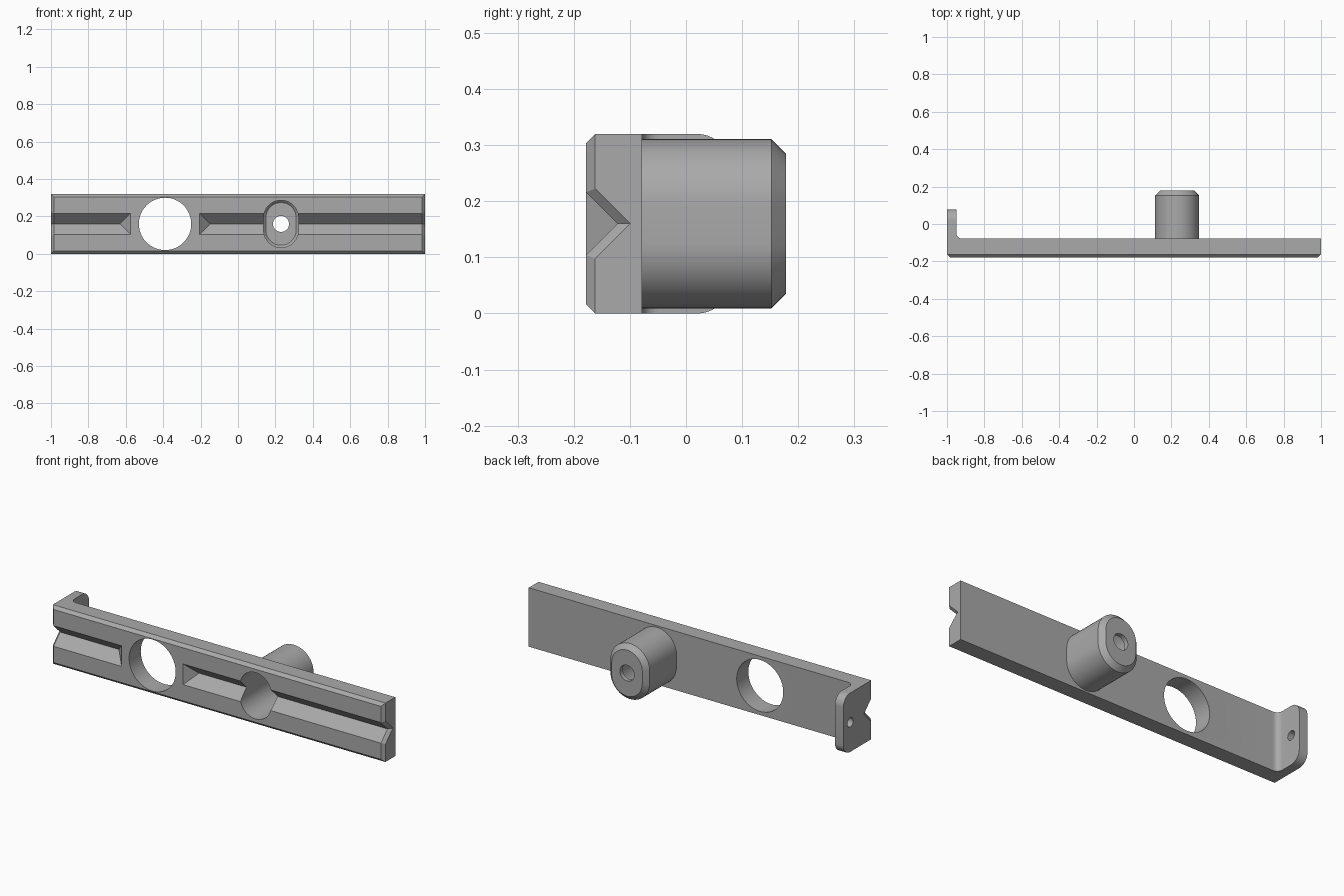
import bpy, bmesh, math
from mathutils import Matrix

old = bpy.data.objects.get("Cube")
if old:
    bpy.data.objects.remove(old)

grey = bpy.data.materials.new("plain grey")
grey.use_nodes = True
colour = (0.4, 0.4, 0.4, 1)
grey.diffuse_color = colour
grey.node_tree.nodes["Principled BSDF"].inputs["Base Color"].default_value = colour

FRONT, BACK, HEIGHT = -0.178, -0.078, 0.32
MID = HEIGHT / 2
CHAMFER = 0.016


def finish(bm, name):
    bmesh.ops.recalc_face_normals(bm, faces=bm.faces)
    mesh = bpy.data.meshes.new(name)
    bm.to_mesh(mesh)
    bm.free()
    mesh.materials.append(grey)
    ob = bpy.data.objects.new(name, mesh)
    bpy.context.collection.objects.link(ob)
    return ob


def slot_loft(name, x, flat, rings, segments=24, turn=None):
    """Stadium-shaped rings (y, radius) stacked along y; flat is half the straight side."""
    bm = bmesh.new()
    loops = []
    for y, r in rings:
        loop = []
        for side in (1, -1):
            for i in range(segments + 1):
                a = math.pi * i / segments
                loop.append(bm.verts.new((x + side * r * math.cos(a), y,
                                          MID + side * (flat + r * math.sin(a)))))
        loops.append(loop)
    n = len(loops[0])
    for a, b in zip(loops, loops[1:]):
        for i in range(n):
            j = (i + 1) % n
            bm.faces.new((a[i], a[j], b[j], b[i]))
    bm.faces.new(loops[0])
    bm.faces.new(loops[-1])
    bmesh.ops.remove_doubles(bm, verts=bm.verts, dist=1e-5)
    if turn:
        bmesh.ops.transform(bm, matrix=turn, verts=bm.verts)
    return finish(bm, name)


def hull(name, points):
    bm = bmesh.new()
    verts = [bm.verts.new(p) for p in points]
    bmesh.ops.convex_hull(bm, input=verts)
    return finish(bm, name)


def cut(target, cutter):
    mod = target.modifiers.new("cut", "BOOLEAN")
    mod.operation = "DIFFERENCE"
    mod.solver = "EXACT"
    mod.object = cutter
    bpy.context.view_layer.objects.active = target
    bpy.ops.object.modifier_apply(modifier=mod.name)


# Bar with its bent end tab: an L profile with an inner fillet, raised in z
fillet, inner, tip = 0.03, -0.95, 0.078
profile = [(-1, FRONT), (1, FRONT), (1, BACK)]
for i in range(9):
    a = math.pi / 2 * i / 8
    profile.append((inner + fillet - fillet * math.sin(a),
                    BACK + fillet - fillet * math.cos(a)))
profile += [(inner, tip), (-1, tip)]
bm = bmesh.new()
base = bm.faces.new([bm.verts.new((x, y, 0)) for x, y in profile])
raised = bmesh.ops.extrude_face_region(bm, geom=[base])["geom"]
bmesh.ops.translate(bm, vec=(0, 0, HEIGHT),
                    verts=[v for v in raised if isinstance(v, bmesh.types.BMVert)])
bmesh.ops.recalc_face_normals(bm, faces=bm.faces)


def edges_at(y, along_x=False):
    return [e for e in bm.edges
            if all(abs(v.co.y - y) < 1e-4 for v in e.verts)
            and (not along_x or abs(e.verts[0].co.z - e.verts[1].co.z) < 1e-4)]


bmesh.ops.bevel(bm, geom=edges_at(FRONT), offset=CHAMFER, segments=1,
                affect="EDGES", profile=0.5)
bmesh.ops.bevel(bm, geom=edges_at(tip, True), offset=0.058, segments=10,
                affect="EDGES", profile=0.5)
bar = finish(bm, "mounting_bar")

# Hollow boss on the back
boss = slot_loft("hollow_boss", 0.23, 0.033,
                 [(BACK, 0.118), (0.152, 0.118), (0.178, 0.092)])

# V grooves with sloped inner ends and flared outer ends
cutters = []
depth, lip = 0.056, 0.03
y_out, apex = FRONT - lip, FRONT + depth
half = depth + lip
for side, start in ((-1, -0.575), (1, -0.205)):
    x_out, x_in = side * 1.1, start - side * lip
    cutters.append(hull("groove_cutter", [
        (x_in, y_out, MID - half), (x_in, y_out, MID + half),
        (x_out, y_out, MID - half), (x_out, y_out, MID + half),
        (start + side * depth, apex, MID), (x_out, apex, MID)]))
    points = []
    for x in (1 - CHAMFER - 0.02, 1.03):
        tip_y = apex + math.sqrt(2) * (x - 1 + CHAMFER)
        h = tip_y - y_out
        points += [(side * x, tip_y, MID), (side * x, y_out, MID - h),
                   (side * x, y_out, MID + h)]
    cutters.append(hull("flare_cutter", points))

# Large round opening and the small hole through the tab
cutters.append(slot_loft("opening_cutter", -0.39, 0, [(-0.3, 0.14), (0, 0.14)], 32))
cutters.append(slot_loft("tab_hole_cutter", -0.018, 0, [(-1.1, 0.025), (-0.9, 0.025)], 12,
                         Matrix.Rotation(-math.pi / 2, 4, "Z")))
pocket = slot_loft("pocket_cutter", 0.23, 0.033,
                   [(-0.3, 0.093), (0.141, 0.093), (0.153, 0.081)])
bore = slot_loft("bore_cutter", 0.23, 0, [(0.1, 0.043), (0.3, 0.043)], 16)

for c in cutters + [pocket]:
    cut(bar, c)
for c in (pocket, bore):
    cut(boss, c)
for c in cutters + [pocket, bore]:
    bpy.data.objects.remove(c)

# Smooth the round walls, keep the machined edges crisp
bpy.ops.object.select_all(action="DESELECT")
for ob in (bar, boss):
    ob.select_set(True)
bpy.context.view_layer.objects.active = bar
bpy.ops.object.shade_smooth_by_angle(angle=math.radians(25))
